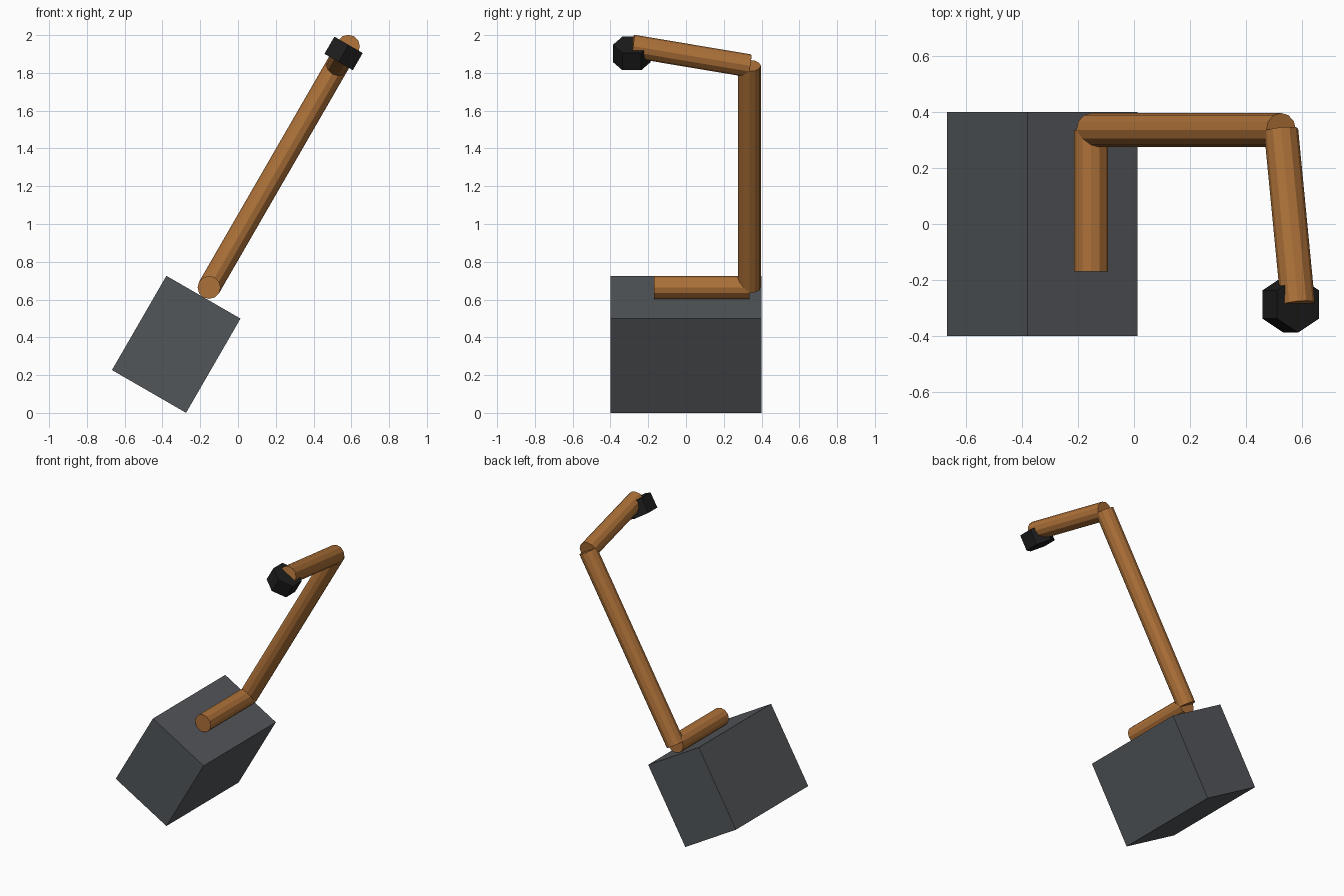
import bpy, math
from mathutils import Vector, Matrix

if "Cube" in bpy.data.objects:
    bpy.data.objects.remove(bpy.data.objects["Cube"])

TILT = math.radians(30)                     # whole crank leans to the right
ROT = Matrix.Rotation(TILT, 4, 'Y')
W = ROT @ Vector((0, 0, 1))                 # leaning "up" direction


def material(name, rgb):
    m = bpy.data.materials.new(name)
    m.diffuse_color = (*rgb, 1)
    m.use_nodes = True
    m.node_tree.nodes["Principled BSDF"].inputs["Base Color"].default_value = m.diffuse_color
    return m


GREY = material("dark grey", (0.085, 0.093, 0.1))
WOOD = material("brown", (0.42, 0.165, 0.04))
BLACK = material("black", (0.012, 0.012, 0.013))


def finish(name, mat):
    o = bpy.context.object
    o.name = name
    o.data.materials.append(mat)
    return o


def rod(name, a, b, radius=0.061, sides=12):
    # straight cylinder between two points
    d = b - a
    bpy.ops.mesh.primitive_cylinder_add(vertices=sides, radius=radius, depth=d.length)
    o = finish(name, WOOD)
    up = d.normalized()
    side = ROT @ Vector((1, 0, 0))
    side = (side - up * side.dot(up)).normalized()
    fwd = up.cross(side)
    m = Matrix((side, fwd, up)).transposed().to_4x4()
    m.translation = (a + b) / 2
    o.matrix_world = m
    return o


# base block
centre = Vector((-0.327, 0, 0.363))
bpy.ops.mesh.primitive_cube_add(size=1)
block = finish("base_block", GREY)
block.matrix_world = Matrix.Translation(centre) @ ROT @ Matrix.Diagonal((0.453, 0.8, 0.576, 1))

# bent arm made of three rods
foot = centre + W * 0.348
elbow = foot + Vector((0, 0.335, 0))
wrist = elbow + W * 1.355
tip = wrist + W * 0.12 + Vector((0, -0.62, 0))
rod("lower_rod", foot + Vector((0, -0.17, 0)), elbow)
rod("long_rod", elbow, wrist)
rod("upper_rod", wrist, tip)

# hexagonal head under the tip, one corner facing the front
bpy.ops.mesh.primitive_cylinder_add(vertices=6, radius=0.1, depth=0.105)
head = finish("hex_head", BLACK)
head.matrix_world = Matrix.Translation((0.559, -0.287, 1.903)) @ ROT
